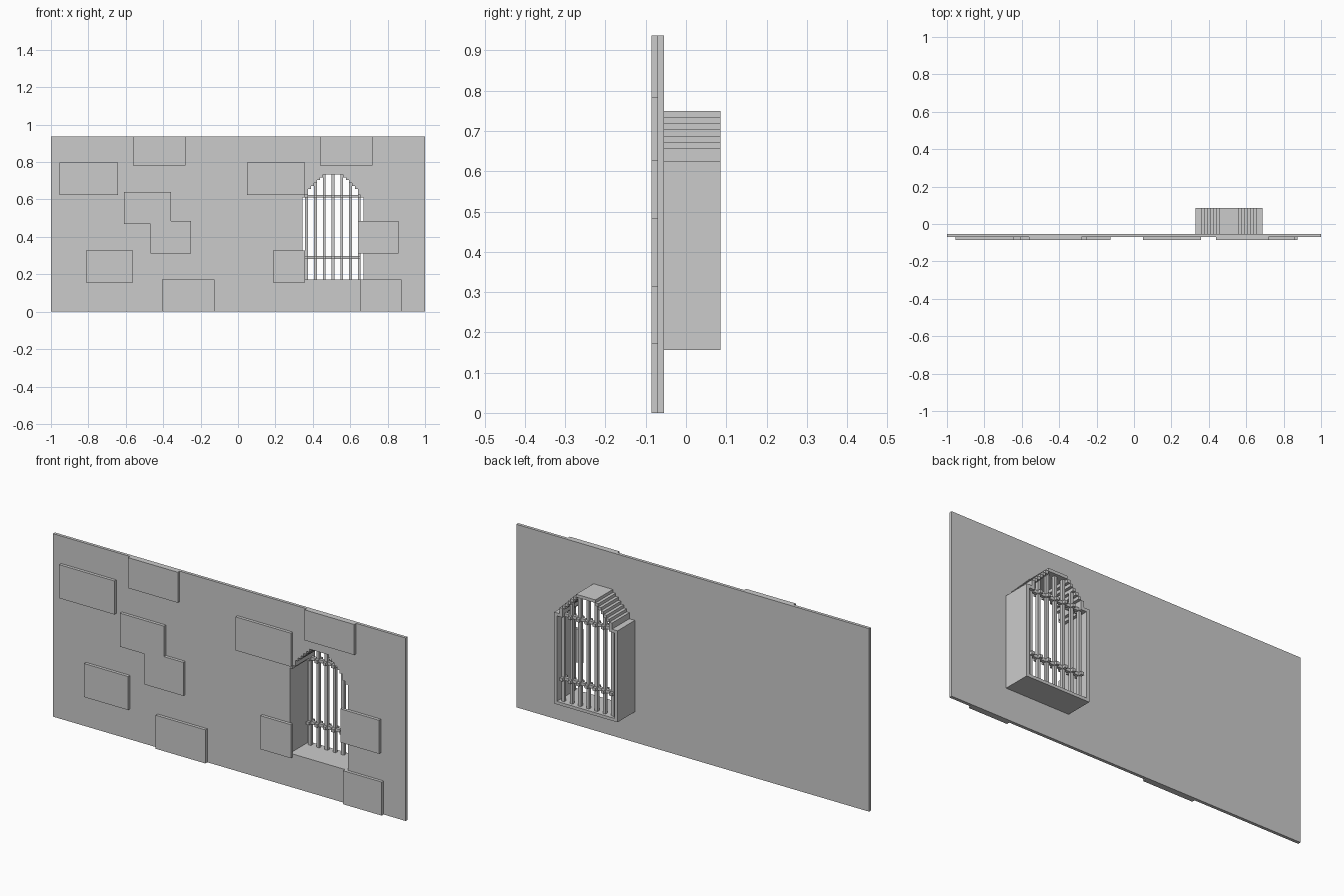
import bpy, bmesh
from mathutils import Matrix

if "Cube" in bpy.data.objects:
    bpy.data.objects.remove(bpy.data.objects["Cube"])

U = 2 / 128  # one block unit; all positions below are counted in units

stone = bpy.data.materials.new("grey_stone")
stone.diffuse_color = (0.6, 0.6, 0.6, 1)
stone.use_nodes = True
stone.node_tree.nodes["Principled BSDF"].inputs["Base Color"].default_value = stone.diffuse_color


def add(name, mesh):
    mesh.materials.clear()
    mesh.materials.append(stone)
    ob = bpy.data.objects.new(name, mesh)
    bpy.context.collection.objects.link(ob)
    return ob


def boxes(name, items):
    """One object from boxes given as (x0, x1, y0, y1, z0, z1)."""
    bm = bmesh.new()
    for x0, x1, y0, y1, z0, z1 in items:
        m = (Matrix.Translation(((x0 + x1) / 2 * U, (y0 + y1) / 2 * U, (z0 + z1) / 2 * U))
             @ Matrix.Diagonal(((x1 - x0) * U, (y1 - y0) * U, (z1 - z0) * U, 1)))
        bmesh.ops.create_cube(bm, size=1, matrix=m)
    me = bpy.data.meshes.new(name)
    bm.to_mesh(me)
    bm.free()
    return add(name, me)


def prism(name, loops, y0, y1):
    """Extrude x-z outlines along y; a second loop becomes a hole."""
    cu = bpy.data.curves.new(name, 'CURVE')
    cu.dimensions = '2D'
    cu.fill_mode = 'BOTH'
    cu.extrude = (y1 - y0) / 2 * U
    for loop in loops:
        sp = cu.splines.new('POLY')
        sp.points.add(len(loop) - 1)
        for p, (x, z) in zip(sp.points, loop):
            p.co = (x * U, z * U, 0, 1)
        sp.use_cyclic_u = True
    tmp = bpy.data.objects.new(name + "_outline", cu)
    bpy.context.collection.objects.link(tmp)
    dg = bpy.context.evaluated_depsgraph_get()
    me = bpy.data.meshes.new_from_object(tmp.evaluated_get(dg))
    bpy.data.objects.remove(tmp)
    # stand the outline up and weld the caps to the sides
    me.transform(Matrix.Translation((0, (y0 + y1) / 2 * U, 0))
                 @ Matrix(((1, 0, 0, 0), (0, 0, -1, 0), (0, 1, 0, 0), (0, 0, 0, 1))))
    bm = bmesh.new()
    bm.from_mesh(me)
    bmesh.ops.remove_doubles(bm, verts=bm.verts, dist=1e-5)
    bmesh.ops.recalc_face_normals(bm, faces=bm.faces)
    for f in bm.faces:
        f.smooth = False
    bm.to_mesh(me)
    bm.free()
    me.name = name
    return add(name, me)


# Stepped arch: (first column, underside height, top height), left half
L, R, SILL = 22, 43, 11
steps = [(22, 39, 40), (23, 40, 42), (24, 42, 43), (25, 43, 44),
         (26, 44, 45), (27, 45, 46), (28, 46, 47), (29, 47, 48)]


def arch_height(col):
    c = min(col, L + R - 1 - col)
    return [h for s, h, _ in steps if s <= c][-1]


# Wall slab with the arched opening
hole = [(L, SILL)]
for col in range(L, R):
    h = arch_height(col)
    if hole[-1][1] != h:
        if col > L:
            hole.append((col, hole[-1][1]))
        hole.append((col, h))
hole += [(R, hole[-1][1]), (R, SILL)]
prism("wall", [[(-64, 0), (64, 0), (64, 60), (-64, 60)], hole], -4.5, -3.5)

# Raised stones on the front (x0, x1, z0, z1)
stones = [(-61, -41, 40, 51), (-36, -18, 50, 60), (-52, -36, 10, 21),
          (-26, -8, 0, 11), (3, 23, 40, 51), (28, 46, 50, 60),
          (41, 55, 20, 31), (12, 23, 10, 21), (42, 56, 0, 11)]
for i, (x0, x1, z0, z1) in enumerate(stones):
    boxes(f"raised_stone_{i + 1}", [(x0, x1, -5.5, -4.5, z0, z1)])
prism("stepped_stone", [[(-39, 30), (-30, 30), (-30, 20), (-16, 20), (-16, 31),
                         (-23, 31), (-23, 41), (-39, 41)]], -5.5, -4.5)

# Window recess behind the wall: sill, sides and stepped roof
y0, y1 = -3.5, 5.5
recess = [(L, R, y0, y1, SILL - 1, SILL),
          (L - 1, L, y0, y1, SILL - 1, 40), (R, R + 1, y0, y1, SILL - 1, 40)]
for s, h, t in steps[:-1]:
    recess += [(s, s + 1, y0, y1, h, t), (L + R - s - 1, L + R - s, y0, y1, h, t)]
recess.append((29, 36, y0, y1, 47, 48))
boxes("window_recess", recess)

# Grille: upright bars, rails between them, collars around each crossing
cols = range(23, 42, 3)
boxes("upright_bars", [(c, c + 1, 3.5, 4.5, SILL, arch_height(c)) for c in cols])
for name, z in (("lower", 18), ("upper", 39)):
    boxes(name + "_rail", [(c + 1, c + 3, 3.5, 4.5, z, z + 1) for c in cols[:-1]])
    boxes(name + "_collars", [(c, c + 1, y, y + 1, z, z + 1)
                              for c in cols for y in (2.5, 4.5)])
